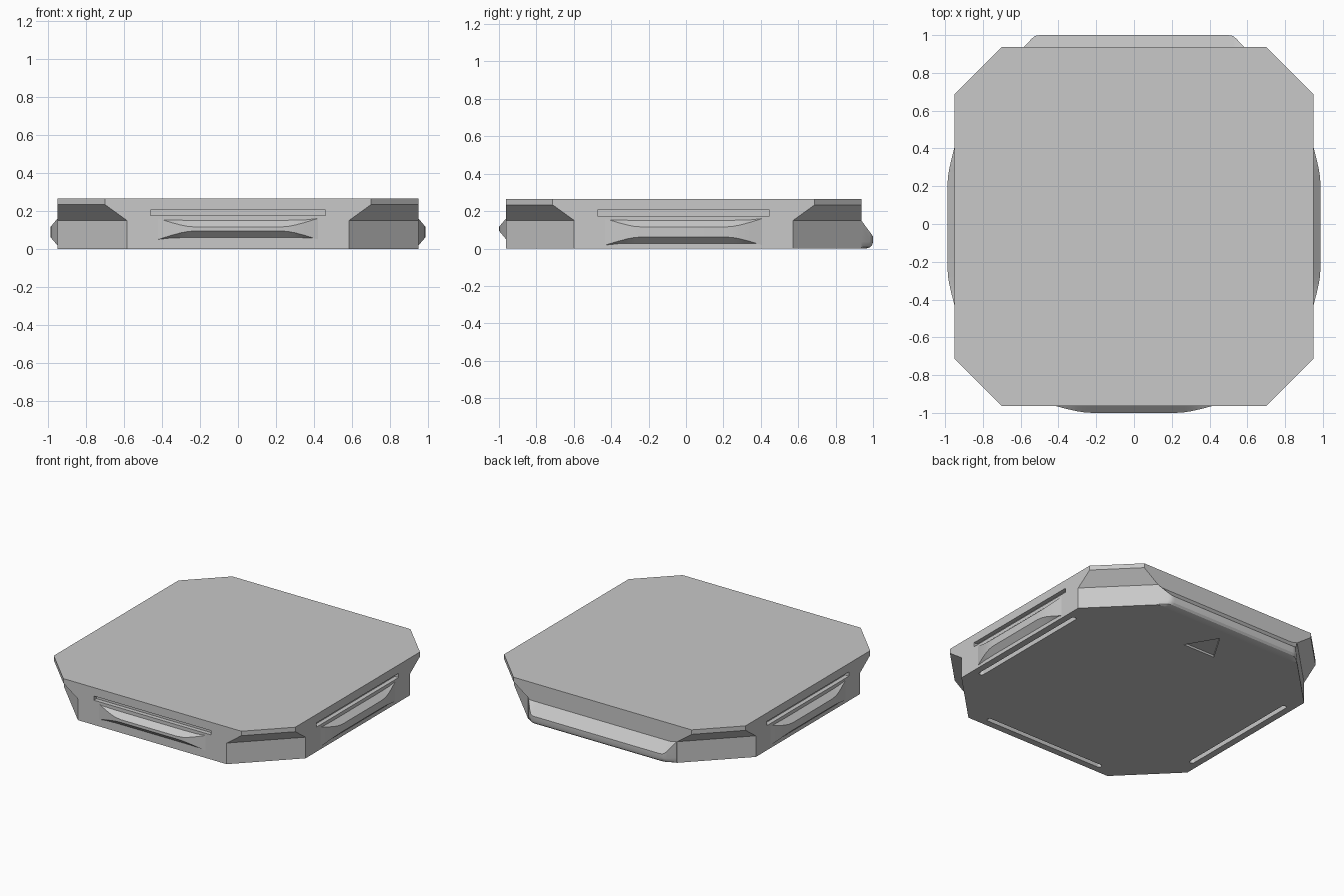
import bpy, bmesh, math
from mathutils import Matrix

if "Cube" in bpy.data.objects:
    bpy.data.objects.remove(bpy.data.objects["Cube"])

H = 0.95          # half width of the slab
CY = -0.0125      # slab centre in y (the back lip is deeper than the front rib)

grey = bpy.data.materials.new("light_grey")
grey.diffuse_color = (0.58, 0.58, 0.58, 1)
grey.use_nodes = True
grey.node_tree.nodes["Principled BSDF"].inputs["Base Color"].default_value = grey.diffuse_color


def placed(angle):
    """Turn a part built on the front side (-y) onto another side."""
    return Matrix.Translation((0, CY, 0)) @ Matrix.Rotation(math.radians(angle), 4, 'Z')


def loft(bm, rings, matrix):
    """Skin equal-length rings and cap both ends."""
    vs = [[bm.verts.new(matrix @ Matrix.Translation(p).to_translation()) for p in r] for r in rings]
    n = len(vs[0])
    for a, b in zip(vs, vs[1:]):
        for i in range(n):
            j = (i + 1) % n
            bm.faces.new((a[i], a[j], b[j], b[i]))
    bm.faces.new(vs[0])
    bm.faces.new(vs[-1])


def prism(bm, outline, z0, z1, matrix):
    loft(bm, [[(x, y, z) for x, y in outline] for z in (z0, z1)], matrix)


def finish(bm, name, smooth=None):
    bmesh.ops.recalc_face_normals(bm, faces=bm.faces)
    me = bpy.data.meshes.new(name)
    bm.to_mesh(me)
    bm.free()
    me.materials.append(grey)
    ob = bpy.data.objects.new(name, me)
    bpy.context.collection.objects.link(ob)
    if smooth:
        bpy.context.view_layer.objects.active = ob
        ob.select_set(True)
        bpy.ops.object.shade_smooth_by_angle(angle=math.radians(smooth))
        ob.select_set(False)
    return ob


def octagon(cut, z):
    k = H - cut
    return [(k, -H, z), (H, -k, z), (H, k, z), (k, H, z),
            (-k, H, z), (-H, k, z), (-H, -k, z), (-k, -H, z)]


# Slab: the corners are cut deeper below, with a sloped step
bm = bmesh.new()
loft(bm, [octagon(c, z) for c, z in
          ((0.365, 0), (0.365, 0.15), (0.25, 0.233), (0.25, 0.265))], placed(0))
slab = finish(bm, "slab_body")

# Cutters: side slots and underside grooves on three sides, one pointer recess
bm = bmesh.new()
r, half = 0.017, 0.46
groove = []
for sx, start in ((1, -90), (-1, 90)):
    for i in range(9):
        a = math.radians(start + i * 22.5)
        groove.append((sx * half + r * math.cos(a), -0.885 + r * math.sin(a)))
slot = [(-0.46, -H - 0.05), (0.46, -H - 0.05), (0.46, -H + 0.03), (-0.46, -H + 0.03)]
for angle in (0, 90, -90):
    prism(bm, slot, 0.175, 0.205, placed(angle))
    prism(bm, groove, -0.05, 0.035, placed(angle))
prism(bm, [(-0.125, 0.65), (0.125, 0.65), (0, 0.86)], -0.05, 0.015, Matrix())
cutter = finish(bm, "recess_cutter")
cutter.hide_render = True
cutter.hide_viewport = True
cutter.display_type = 'WIRE'

cut = slab.modifiers.new("recesses", 'BOOLEAN')
cut.operation = 'DIFFERENCE'
cut.solver = 'EXACT'
cut.object = cutter


def side_bulge(name, outline, section, angle):
    """Raised strip: outline gives (half length, depth), section gives (depth, z)."""
    stations = [(-u, d) for u, d in outline] + [(u, d) for u, d in reversed(outline)]
    bm = bmesh.new()
    loft(bm, [[(u, -H - y, z) for y, z in section(d)] for u, d in stations], placed(angle))
    return finish(bm, name, 25)


# Grip ribs on the front, right and left
RIB = 0.0375
rib_outline = [(0.42, 0), (0.35, 0.018), (0.30, 0.029), (0.265, 0.0345), (0.22, RIB)]


def rib_section(low, ridge):
    def section(d):
        t = d / RIB
        return [(-0.01, 0.16), (d, 0.16 - 0.045 * t), (d, low + (ridge - low) * t), (-0.01, low)]
    return section


side_bulge("front_rib", rib_outline, rib_section(0.05, 0.095), 0)
side_bulge("right_rib", rib_outline, rib_section(0.018, 0.062), 90)
side_bulge("left_rib", rib_outline, rib_section(0.018, 0.062), -90)

# Back lip: sloped on top, rounded underneath
LIP = 0.0625
lip_outline = [(0.583, 0), (0.54, 0.045), (0.527, 0.056), (0.512, 0.061), (0.495, LIP)]


def lip_section(d):
    t = d / LIP
    return [(-0.01, 0.15), (d, 0.15 - 0.085 * t), (d, 0.036), (d * 0.93, 0.02),
            (d * 0.75, 0.007), (d * 0.4, 0), (-0.01, 0)]


side_bulge("back_lip", lip_outline, lip_section, 180)
